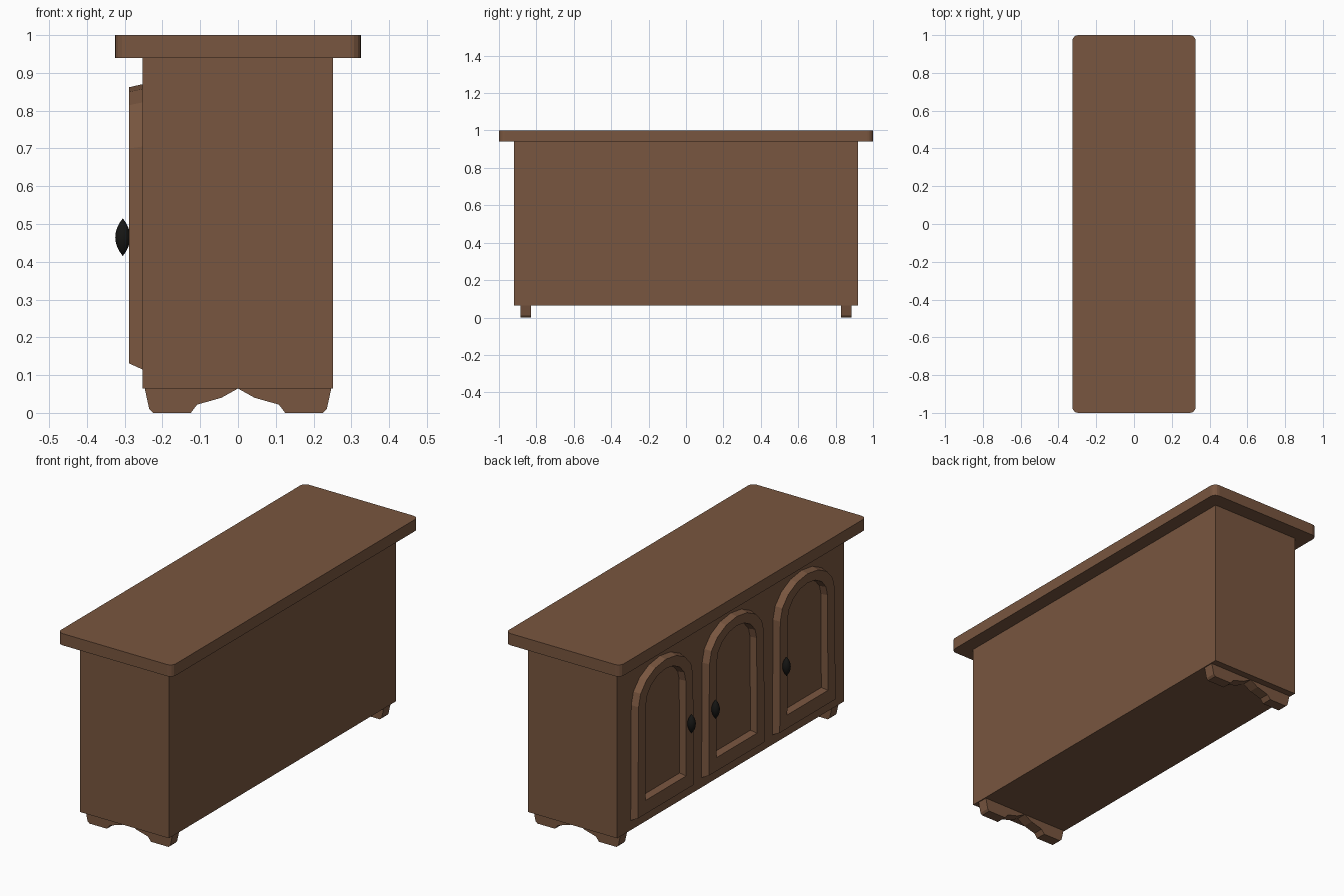
import bpy, bmesh, math

if "Cube" in bpy.data.objects:
    bpy.data.objects.remove(bpy.data.objects["Cube"])

def material(name, rgb):
    m = bpy.data.materials.new(name)
    m.diffuse_color = (*rgb, 1)
    m.use_nodes = True
    m.node_tree.nodes["Principled BSDF"].inputs["Base Color"].default_value = m.diffuse_color
    return m

WOOD = material("brown_wood", (0.19, 0.093, 0.05))
BLACK = material("black_metal", (0.008, 0.008, 0.007))

def make(name, bm, mat):
    bmesh.ops.recalc_face_normals(bm, faces=bm.faces)
    me = bpy.data.meshes.new(name)
    bm.to_mesh(me)
    bm.free()
    me.materials.append(mat)
    ob = bpy.data.objects.new(name, me)
    bpy.context.collection.objects.link(ob)
    return ob

def box(name, x0, x1, y0, y1, z0, z1, corner=0):
    bm = bmesh.new()
    bmesh.ops.create_cube(bm, size=1)
    for v in bm.verts:
        v.co = (x1 if v.co.x > 0 else x0, y1 if v.co.y > 0 else y0, z1 if v.co.z > 0 else z0)
    if corner:
        upright = [e for e in bm.edges if abs(e.verts[0].co.z - e.verts[1].co.z) > 1e-4]
        bmesh.ops.bevel(bm, geom=upright, offset=corner, segments=4, profile=0.5, affect='EDGES')
    return make(name, bm, WOOD)

# Cabinet body and overhanging top
box("cabinet_body", -0.253, 0.252, -0.92, 0.92, 0.065, 0.94)
box("table_top", -0.326, 0.326, -1, 1, 0.94, 1.0, corner=0.03)

# Scalloped feet: half profile mirrored in x, extruded along y
half = [(0.247, 0.065), (0.235, 0.01), (0.225, 0), (0.125, 0), (0.108, 0.022), (0.044, 0.04)]
profile = half + [(0, 0.0645)] + [(-x, z) for x, z in reversed(half)]

def foot(name, y0, y1):
    bm = bmesh.new()
    a = [bm.verts.new((x, y0, z)) for x, z in profile]
    b = [bm.verts.new((x, y1, z)) for x, z in profile]
    n = len(a)
    for i in range(n):
        bm.faces.new((a[i], a[(i + 1) % n], b[(i + 1) % n], b[i]))
    # one cap per half, meeting at the notch
    m = n // 2
    for ring in (a, b):
        bm.faces.new(ring[:m + 1])
        bm.faces.new(ring[m:])
    return make(name, bm, WOOD)

foot("right_end_foot", 0.83, 0.885)
foot("left_end_foot", -0.885, -0.83)

# Arched door frames: four matching loops from outer base to recess floor
def arch(x, cy, half_w, z0, spring, apex, seg=8):
    pts = [(x, cy - half_w, z0), (x, cy + half_w, z0)]
    for i in range(seg + 1):
        t = math.pi * i / seg
        pts.append((x, cy + half_w * 0.98 * math.cos(t), spring + (apex - spring) * math.sin(t)))
    return pts

def door(name, cy):
    bm = bmesh.new()
    loops = [arch(-0.253, cy, 0.235, 0.115, 0.705, 0.870),
             arch(-0.288, cy, 0.226, 0.131, 0.700, 0.862),
             arch(-0.288, cy, 0.165, 0.200, 0.690, 0.815),
             arch(-0.254, cy, 0.160, 0.208, 0.690, 0.808)]
    rings = [[bm.verts.new(p) for p in loop] for loop in loops]
    n = len(rings[0])
    for r, s in zip(rings, rings[1:]):
        for i in range(n):
            j = (i + 1) % n
            bm.faces.new((r[i], r[j], s[j], s[i]))
    bm.faces.new(rings[-1])   # recessed panel
    bm.faces.new(rings[0])    # hidden back
    return make(name, bm, WOOD)

# Spindle-shaped knobs with pointed ends
def knob(name, y):
    bm = bmesh.new()
    rows, sides = 8, 16
    bmesh.ops.create_uvsphere(bm, u_segments=sides, v_segments=rows, radius=1)
    for v in bm.verts:
        t = max(-1, min(1, v.co.z))
        h = math.asin(t) / (math.pi / 2)
        r = math.hypot(v.co.x, v.co.y)
        k = (1 - h * h) * 0.02 / r if r > 1e-5 else 0
        v.co = (-0.305 + v.co.x * k, y + v.co.y * k, 0.465 + 0.05 * h)
    for f in bm.faces:
        f.smooth = True
    return make(name, bm, BLACK)

for side, cy, ky in (("right", 0.575, 0.39), ("middle", 0.0, 0.195), ("left", -0.575, -0.38)):
    door(side + "_door", cy)
    knob(side + "_knob", ky)
